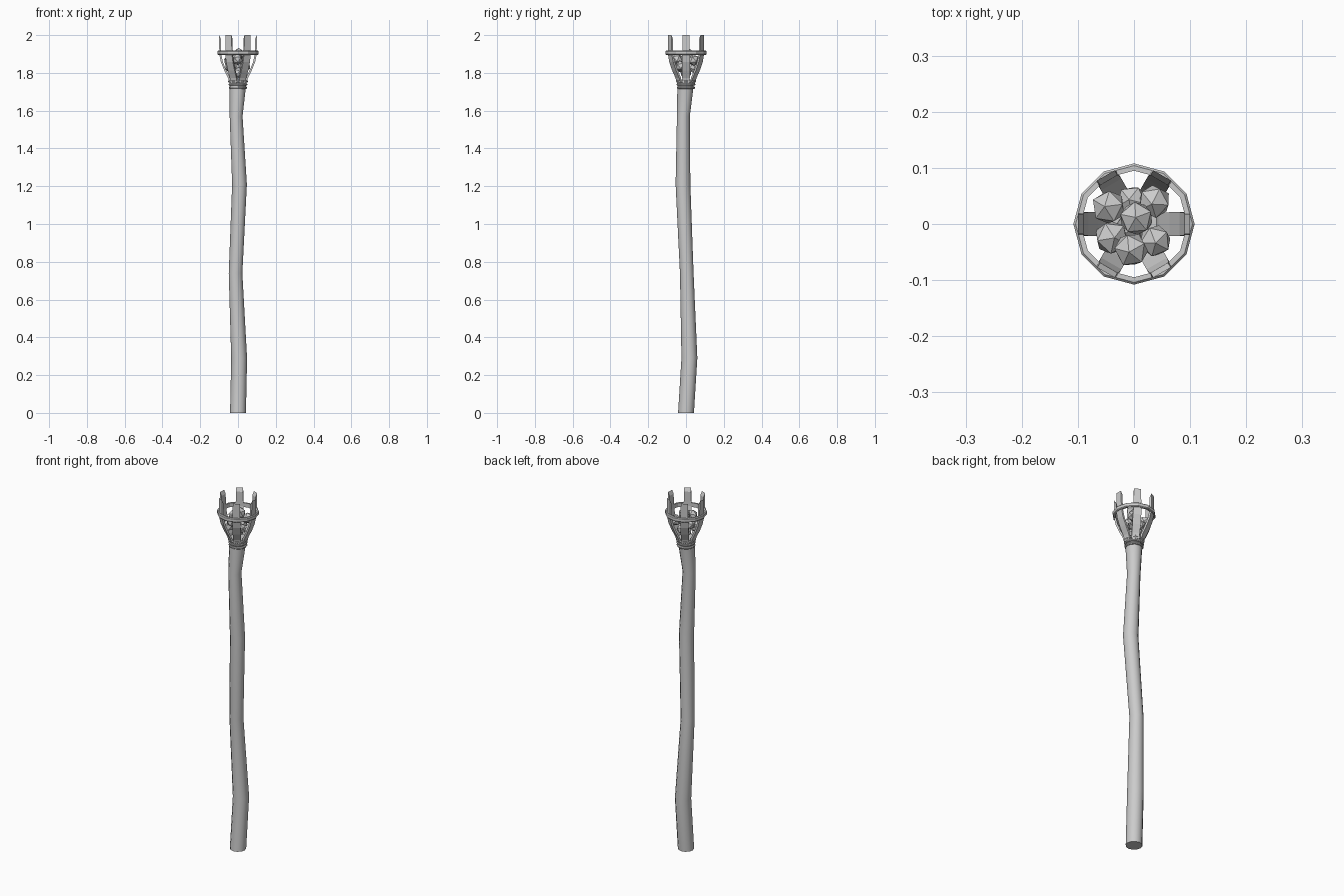
import bpy, bmesh, random
from math import cos, sin, pi, radians
from mathutils import Matrix, Vector

if "Cube" in bpy.data.objects:
    bpy.data.objects.remove(bpy.data.objects["Cube"])

random.seed(4)

def make(name, bm):
    bmesh.ops.recalc_face_normals(bm, faces=bm.faces)
    me = bpy.data.meshes.new(name)
    bm.to_mesh(me)
    bm.free()
    ob = bpy.data.objects.new(name, me)
    bpy.context.collection.objects.link(ob)
    return ob

def loft(bm, loops, closed=False):
    """Bridge a list of point loops; cap the ends unless closed."""
    vs = [[bm.verts.new(p) for p in loop] for loop in loops]
    n = len(vs[0])
    for i in range(len(vs) if closed else len(vs) - 1):
        a, b = vs[i], vs[(i + 1) % len(vs)]
        for j in range(n):
            bm.faces.new((a[j], a[(j + 1) % n], b[(j + 1) % n], b[j]))
    if not closed:
        bm.faces.new(vs[0])
        bm.faces.new(vs[-1])

def circle(x, y, z, r, n=12):
    return [(x + r * cos(2 * pi * k / n), y + r * sin(2 * pi * k / n), z) for k in range(n)]

def band(name, z0, z1, r0, r1, c=(0, 0), n=12):
    bm = bmesh.new()
    b = 0.004
    prof = [(r0, z0), (r1 - b, z0), (r1, z0 + b), (r1, z1 - b), (r1 - b, z1), (r0, z1)]
    loft(bm, [[(c[0] + r * cos(2 * pi * k / n), c[1] + r * sin(2 * pi * k / n), z)
               for r, z in prof] for k in range(n)], closed=True)
    return make(name, bm)

# Crooked wooden shaft
path = [(0, 0, 0, .042), (.006, .018, .29, .042), (-.013, .004, .74, .036),
        (.008, -.016, 1.21, .039), (-.010, -.014, 1.57, .034), (-.002, -.004, 1.71, .042),
        (0, 0, 1.765, .044)]
bm = bmesh.new()
loft(bm, [circle(*p) for p in path])
shaft = make("shaft", bm)
bpy.context.view_layer.objects.active = shaft
shaft.select_set(True)
bpy.ops.object.shade_smooth_by_angle(angle=radians(35))

# Binding bands below the basket
for i, z in enumerate((1.715, 1.732, 1.749)):
    band(f"binding_{i+1}", z, z + .013, .038, .048 + .002 * i)

# Six curved prongs: radius, height, half width
prof = [(.040, 1.745, .018), (.048, 1.775, .020), (.068, 1.815, .021),
        (.086, 1.86, .021), (.094, 1.90, .020), (.095, 1.99, .018)]
t = .005
for i in range(6):
    bm = bmesh.new()
    loops = []
    for k, (r, z, w) in enumerate(prof):
        p, q = prof[max(k - 1, 0)], prof[min(k + 1, len(prof) - 1)]
        d = Vector((q[0] - p[0], q[1] - p[1])).normalized()
        nx, nz = d.y * t, -d.x * t
        s = .01 if k == len(prof) - 1 else 0      # slanted tip
        loops.append([(r - nx, -w, z - nz - s), (r + nx, -w, z + nz + s),
                      (r + nx, w, z + nz + s), (r - nx, w, z - nz - s)])
    loft(bm, loops)
    bm.transform(Matrix.Rotation(i * pi / 3, 4, 'Z'))
    make(f"prong_{i+1}", bm)

# Hoop around the prongs
band("hoop", 1.895, 1.918, .095, .108)

# Coals in the basket
coals = [(-.045, .030, 1.865, .032), (.036, .040, 1.868, .031), (.004, .010, 1.900, .032),
         (-.005, -.046, 1.872, .032), (-.040, -.024, 1.83, .032), (.038, -.030, 1.835, .030),
         (-.003, .040, 1.83, .030), (.0, .0, 1.80, .032)]
for i, (x, y, z, r) in enumerate(coals):
    bm = bmesh.new()
    bmesh.ops.create_icosphere(bm, subdivisions=1, radius=r)
    rot = Matrix.Rotation(random.uniform(0, 6), 4, 'Z') @ Matrix.Rotation(random.uniform(-.3, .3), 4, 'X')
    bm.transform(Matrix.Translation((x, y, z)) @ rot)
    make(f"coal_{i+1}", bm)
